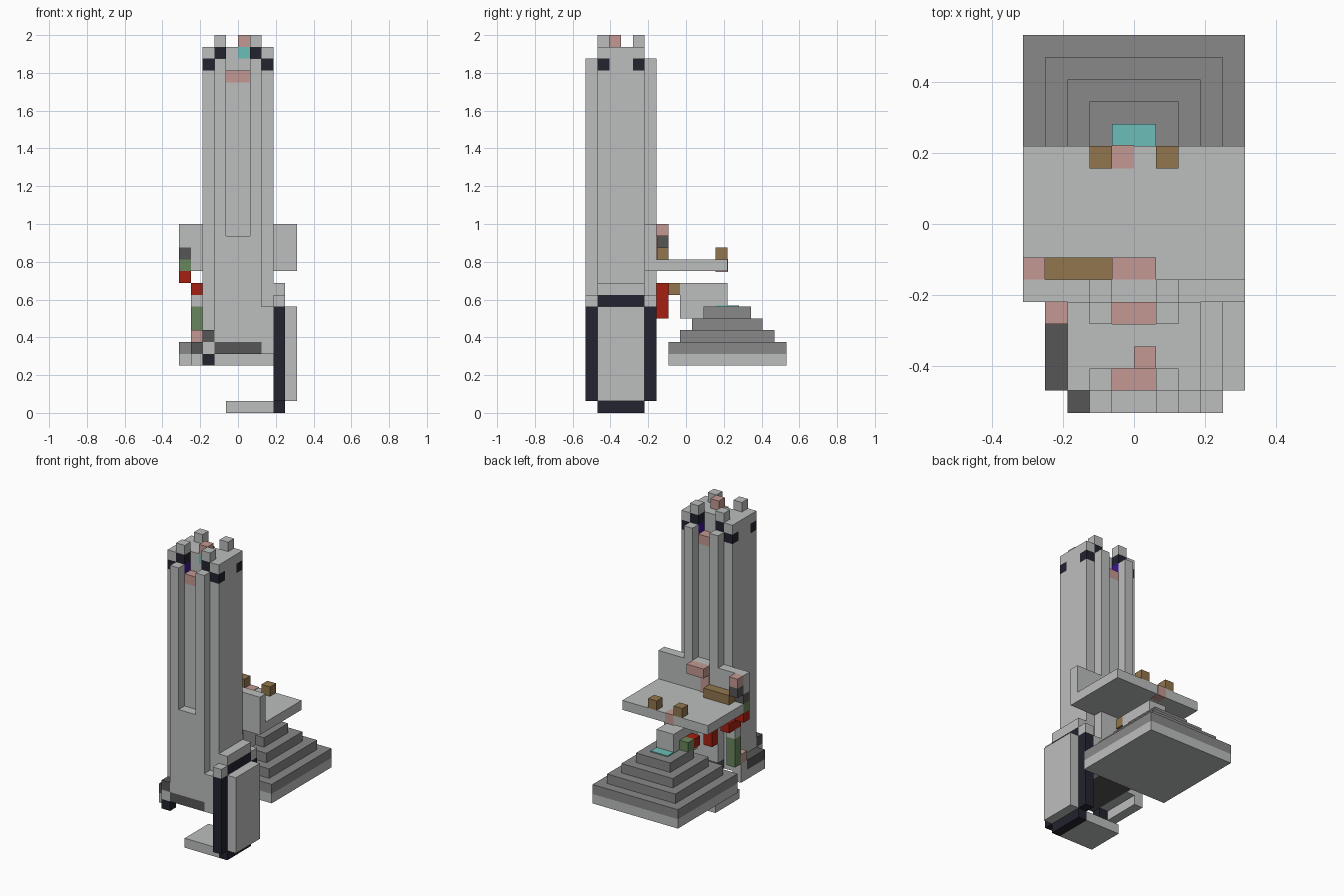
import bpy
import bmesh

UNIT = 1 / 16            # size of one block
HALF_X, HALF_Y = 5, 8.5  # centre of the block grid

default = bpy.data.objects.get("Cube")
if default:
    bpy.data.objects.remove(default, do_unlink=True)


def linear(value):
    c = value / 255
    return c / 12.92 if c <= 0.04045 else ((c + 0.055) / 1.055) ** 2.4


def make_material(name, *rgb):
    colour = [linear(v) for v in rgb] + [1]
    mat = bpy.data.materials.new(name)
    mat.use_nodes = True
    mat.diffuse_color = colour
    mat.node_tree.nodes["Principled BSDF"].inputs["Base Color"].default_value = colour
    return mat


light = make_material("light_stone", 188, 190, 189)
mid = make_material("step_stone", 136, 136, 136)
charcoal = make_material("charcoal", 86, 86, 86)
black = make_material("blackstone", 34, 35, 47)
brown = make_material("wood", 146, 118, 77)
pink = make_material("pink_glass", 195, 153, 147)
red = make_material("red_bloom", 165, 32, 18)
green = make_material("moss", 106, 134, 92)
teal = make_material("teal_water", 108, 190, 183)
purple = make_material("purple_glow", 62, 20, 150)


def flip(span, size, on):
    return (size - span[1], size - span[0]) if on else span


def blocks(name, mat, x, y, z, mirror_x=False, mirror_y=False):
    """Box on the block grid, optionally repeated across the tower's axes."""
    bm = bmesh.new()
    for fx in {False, mirror_x}:
        for fy in {False, mirror_y}:
            spans = (flip(x, 10, fx), flip(y, 6, fy), z)
            cube = bmesh.ops.create_cube(bm, size=1)
            for v in cube["verts"]:
                for axis, (low, high) in enumerate(spans):
                    v.co[axis] = high if v.co[axis] > 0 else low
    for v in bm.verts:
        v.co.x -= HALF_X
        v.co.y -= HALF_Y
        v.co *= UNIT
    mesh = bpy.data.meshes.new(name)
    bm.to_mesh(mesh)
    bm.free()
    mesh.materials.append(mat)
    obj = bpy.data.objects.new(name, mesh)
    bpy.context.collection.objects.link(obj)
    return obj


both = dict(mirror_x=True, mirror_y=True)

# Tower shaft
blocks("tower_side_wall", light, (2, 3), (1, 5), (5, 29), mirror_x=True)
blocks("tower_inner_wall", light, (3, 4), (1, 5), (6, 29), mirror_x=True)
blocks("tower_core", light, (4, 6), (1, 5), (6, 28))
blocks("tower_pilaster", light, (3, 4), (0, 1), (6, 30), **both)
blocks("tower_lower_panel", light, (4, 6), (0, 1), (6, 15), mirror_y=True)
blocks("tower_corner_fill", light, (7, 8), (0, 1), (5, 9), mirror_y=True)
blocks("tower_floor", charcoal, (3, 7), (0, 6), (5, 6))

# Tower crown
blocks("crown_corner_stud", black, (2, 3), (1, 2), (29, 30), **both)
blocks("crown_side_infill", light, (2, 3), (2, 4), (29, 30), mirror_x=True)
blocks("crown_side_top", light, (2, 3), (1, 5), (30, 31), mirror_x=True)
blocks("crown_glow", purple, (3, 4), (1, 2), (29, 30), **both)
blocks("crown_stud", black, (3, 4), (1, 2), (30, 31), **both)
blocks("merlon", light, (3, 4), (1, 2), (31, 32), **both)
blocks("crown_inner", light, (3, 4), (2, 4), (29, 31), mirror_x=True)
blocks("crown_window", pink, (4, 6), (1, 2), (28, 29), mirror_y=True)
blocks("crown_centre", light, (4, 6), (2, 4), (28, 30))
blocks("crown_cap_front", light, (4, 5), (2, 3), (30, 31))
blocks("crown_cap_back", light, (4, 6), (3, 4), (30, 31))
blocks("crown_lamp", teal, (5, 6), (2, 3), (30, 31))
blocks("crown_lamp_glass", pink, (5, 6), (2, 3), (31, 32))

# Side slab with its cover and foot plate
blocks("slab", black, (8, 9), (0, 6), (1, 9))
blocks("slab_base", black, (8, 9), (1, 5), (0, 1))
blocks("slab_band", black, (8, 9), (1, 5), (9, 10))
blocks("slab_corner", light, (8, 9), (0, 1), (9, 10), mirror_y=True)
blocks("slab_cap", light, (8, 9), (1, 5), (10, 11))
blocks("slab_cover", light, (9, 10), (1, 5), (1, 9))
blocks("foot_plate", light, (4, 8), (1, 5), (0, 1))

# Small ledge beside the tower foot
blocks("foot_stud", black, (2, 3), (0, 1), (4, 5))
blocks("foot_block", light, (2, 3), (0, 1), (5, 6))
blocks("foot_cap", charcoal, (2, 3), (0, 1), (6, 7))
blocks("ledge", light, (1, 2), (1, 5), (4, 5))
blocks("ledge_top", charcoal, (1, 2), (1, 4), (5, 6))
blocks("ledge_end", light, (1, 2), (4, 5), (5, 6))
blocks("ledge_glass", pink, (1, 2), (4, 5), (6, 7))

# Stepped pyramid
blocks("pyramid_base", light, (0, 10), (7, 17), (4, 5))
for step in range(4):
    blocks("pyramid_step", mid, (step, 10 - step), (7 + step, 17 - step),
           (5 + step, 6 + step))
blocks("pool", teal, (4, 6), (11, 13), (9, 9.1))

# Pedestal between pyramid and tower
blocks("pedestal", light, (4, 6), (8, 12), (9, 11))
blocks("pedestal_foot", light, (4, 6), (8, 10), (8, 9))
blocks("pedestal_bloom", red, (3, 4), (9, 10), (9, 10))
blocks("pedestal_moss", green, (3, 4), (10, 11), (9, 10))
blocks("bracket", brown, (4, 6), (7, 8), (10, 11))
blocks("bracket_bloom", red, (3, 4), (6, 7), (8, 11))

# Balcony with wall and furniture
blocks("balcony_floor", light, (0, 10), (6, 12), (12, 13))
blocks("balcony_wall", light, (2, 8), (5, 6), (12, 16))
blocks("balcony_wall_right", light, (8, 10), (5, 6), (12, 16))
blocks("balcony_wall_left", light, (0, 2), (5, 6), (14, 16))
blocks("balcony_wall_infill", light, (1, 2), (5, 6), (12, 14))
blocks("balcony_post", brown, (3, 4), (11, 12), (13, 14), mirror_x=True)
blocks("balcony_glass", pink, (4, 5), (11, 12.05), (11.95, 13.05))
blocks("bench", brown, (1, 4), (6, 7), (13, 14))
blocks("wall_glass", pink, (4, 6), (6, 7), (15, 16))
blocks("wall_glass_plate", pink, (4, 5), (6, 6.1), (13, 15))
blocks("corner_lamp", charcoal, (0, 1), (6, 7), (14, 15))
blocks("corner_lamp_glass", pink, (0, 1), (6, 7), (15, 16))

# Hanging vine
blocks("vine_root", charcoal, (0, 1), (5, 6), (13, 14))
blocks("vine_upper", green, (0, 1), (5, 6), (12, 13))
blocks("vine_bloom_upper", red, (0, 1), (5, 6), (11, 12))
blocks("vine_bloom_lower", red, (1, 2), (5, 7), (10, 11))
blocks("vine_stone", light, (1, 2), (5, 6), (9, 10))
blocks("vine_lower", green, (1, 2), (5, 6), (6, 9))
